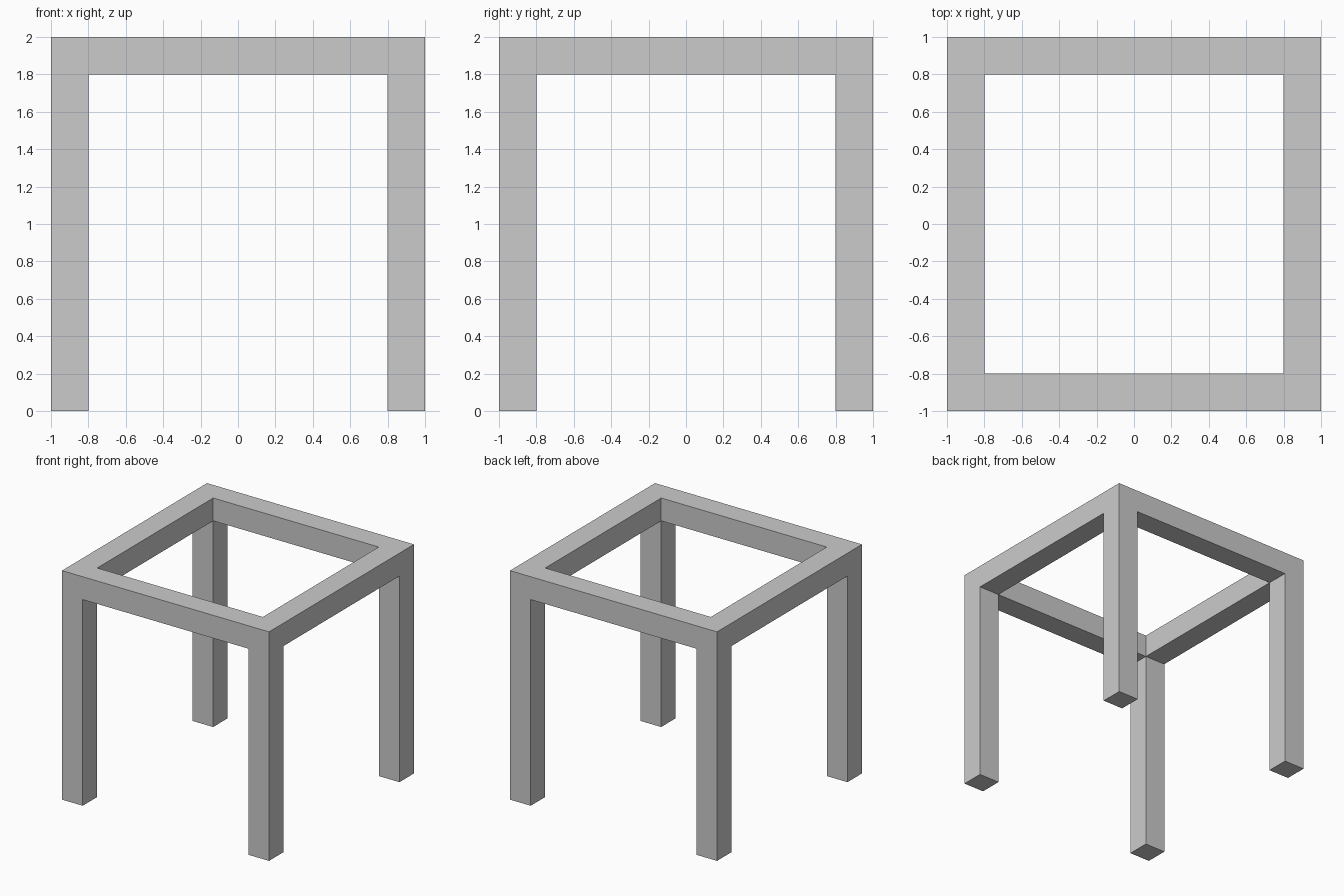
import bpy, bmesh

if "Cube" in bpy.data.objects:
    bpy.data.objects.remove(bpy.data.objects["Cube"])

OUTER, INNER = 1.0, 0.8
TOP, UNDERSIDE = 2.0, 1.8


def extrude(bm, faces, dz):
    """Extrude a region of faces along z."""
    result = bmesh.ops.extrude_face_region(bm, geom=faces)
    verts = [g for g in result["geom"] if isinstance(g, bmesh.types.BMVert)]
    bmesh.ops.translate(bm, vec=(0, 0, dz), verts=verts)


bm = bmesh.new()

# Flat square ring: a 3 x 3 patch without its centre
steps = [-OUTER, -INNER, INNER, OUTER]
grid = [[bm.verts.new((x, y, UNDERSIDE)) for y in steps] for x in steps]
ring = [bm.faces.new((grid[i][j], grid[i + 1][j], grid[i + 1][j + 1], grid[i][j + 1]))
        for i in range(3) for j in range(3) if (i, j) != (1, 1)]
bmesh.ops.delete(bm, geom=[v for v in bm.verts if not v.link_faces], context='VERTS')

# Top rails
extrude(bm, ring, TOP - UNDERSIDE)

# Legs pulled down from the four underside corners
corners = []
for f in bm.faces:
    c = f.calc_center_median()
    if abs(c.z - UNDERSIDE) < 1e-4 and abs(c.x) > INNER and abs(c.y) > INNER:
        corners.append(f)
extrude(bm, corners, -UNDERSIDE)

bmesh.ops.recalc_face_normals(bm, faces=bm.faces)
mesh = bpy.data.meshes.new("table_frame")
bm.to_mesh(mesh)
bm.free()
bpy.context.collection.objects.link(bpy.data.objects.new("table_frame", mesh))
